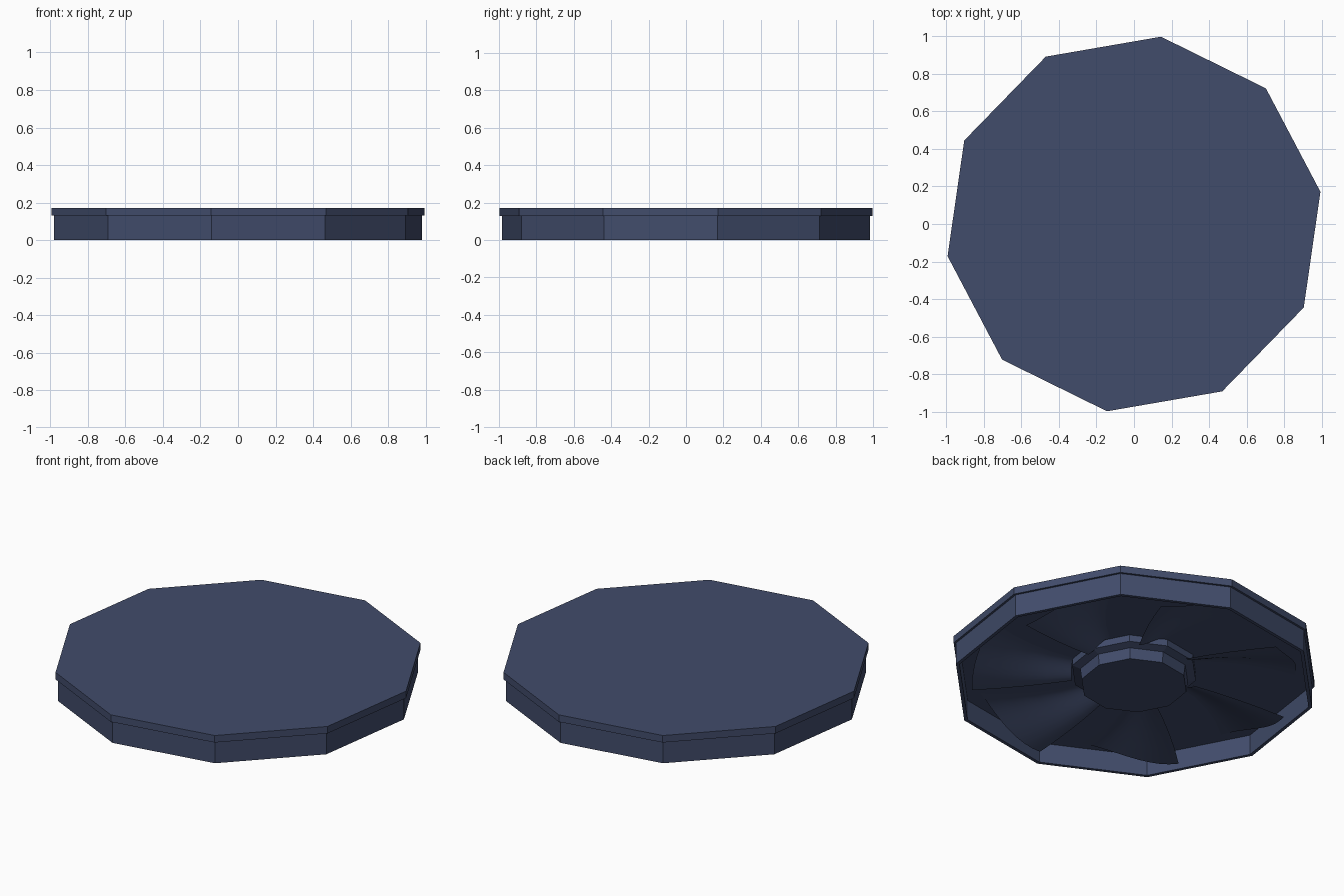
import bpy, bmesh
from math import sin, cos, radians

if "Cube" in bpy.data.objects:
    bpy.data.objects.remove(bpy.data.objects["Cube"])

SIDES = 10
TURN = 9.8          # rotation of the ten-sided outline, degrees
CEILING = 0.12      # underside of the plate

paint = bpy.data.materials.new("slate blue")
paint.use_nodes = True
colour = (0.053, 0.072, 0.147, 1)
paint.diffuse_color = colour
paint.node_tree.nodes["Principled BSDF"].inputs["Base Color"].default_value = colour


def finish(name, bm, smooth=False):
    mesh = bpy.data.meshes.new(name)
    bm.to_mesh(mesh)
    bm.free()
    mesh.materials.append(paint)
    for face in mesh.polygons:
        face.use_smooth = smooth
    obj = bpy.data.objects.new(name, mesh)
    bpy.context.collection.objects.link(obj)
    return obj


def polar(r, degrees, z):
    a = radians(degrees)
    return (r * cos(a), r * sin(a), z)


def lathe(name, profile):
    """Ten-sided solid from (radius, height) rings, capped at both ends."""
    bm = bmesh.new()
    rings = [[bm.verts.new(polar(r, TURN + 360 * i / SIDES, z)) for i in range(SIDES)]
             for r, z in profile]
    for a, b in zip(rings, rings[1:]):
        for i in range(SIDES):
            j = (i + 1) % SIDES
            bm.faces.new((a[i], a[j], b[j], b[i]))
    bm.faces.new(rings[0])
    bm.faces.new(rings[-1])
    bmesh.ops.recalc_face_normals(bm, faces=bm.faces)
    return finish(name, bm)


# Plate with overhanging lip and hollow skirt
lathe("cover_plate", [(1.008, 0.172), (1.008, 0.13), (0.995, 0.13), (0.995, 0),
                      (0.975, 0), (0.975, CEILING)])

# Stepped hub in the hollow
lathe("hub", [(0.345, CEILING), (0.345, 0.08), (0.30, 0.065), (0.292, 0.002)])


# Curved vanes sweeping from a low edge up to the ceiling
def vane(name, turn, steps=10, rows=4):
    bm = bmesh.new()
    grid = []
    for k in range(rows + 1):
        s = k / rows
        radius = 0.34 + 0.54 * s
        low_angle = -4 + 5 * s
        high_angle = 20 + 16 * s
        low_z = 0.06 * (1 - s)
        row = []
        for n in range(steps + 1):
            t = n / steps
            rise = t * t * (3 - 2 * t)
            angle = turn + low_angle + (high_angle - low_angle) * t
            row.append(bm.verts.new(polar(radius, angle, low_z + (CEILING - low_z) * rise)))
        grid.append(row)
    for a, b in zip(grid, grid[1:]):
        for n in range(steps):
            bm.faces.new((a[n], a[n + 1], b[n + 1], b[n]))
    bmesh.ops.recalc_face_normals(bm, faces=bm.faces)
    if sum(f.normal.z for f in bm.faces) > 0:
        bmesh.ops.reverse_faces(bm, faces=bm.faces)
    return finish(name, bm, smooth=True)


VANES = 7
for i in range(VANES):
    vane(f"vane_{i + 1}", 7.3 + 360 * i / VANES)
